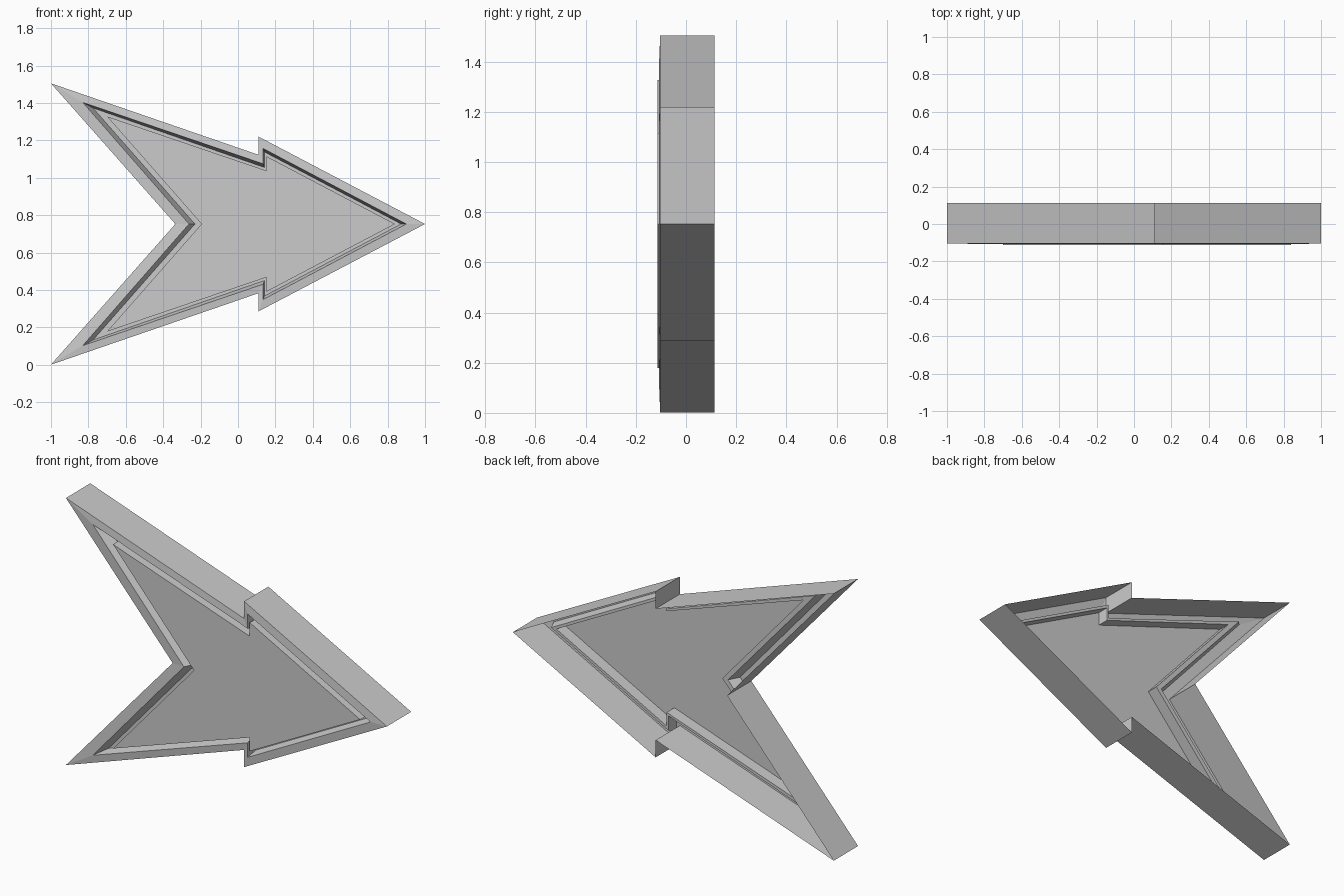
import bpy, bmesh

if "Cube" in bpy.data.objects:
    bpy.data.objects.remove(bpy.data.objects["Cube"])

MID = 0.753  # height of the symmetry line

# Upper half outlines as (x, height above the symmetry line), from notch to nose
OUTER = [(-0.335, 0), (-1.0, 0.752), (0.11, 0.37), (0.11, 0.467), (1.0, 0)]
RIM = [(-0.262, 0), (-0.83, 0.65), (0.134, 0.322), (0.134, 0.404), (0.9, 0)]
FLOOR = [(-0.23, 0), (-0.775, 0.62), (0.142, 0.302), (0.142, 0.385), (0.872, 0)]
PANEL = [(-0.195, 0), (-0.7, 0.575), (0.152, 0.285), (0.152, 0.362), (0.84, 0)]


def ring(bm, half, y):
    """Mirror a half outline about the symmetry line into a vertex loop."""
    pts = half + [(x, -h) for x, h in half[-2:0:-1]]
    return [bm.verts.new((x, y, MID + h)) for x, h in pts]


def bridge(bm, a, b):
    n = len(a)
    for i in range(n):
        j = (i + 1) % n
        bm.faces.new((a[i], a[j], b[j], b[i]))


def loft(name, sections):
    """Skin a list of (outline, y) sections, cap the first, leave the last open."""
    bm = bmesh.new()
    rings = [ring(bm, half, y) for half, y in sections]
    for a, b in zip(rings, rings[1:]):
        bridge(bm, a, b)
    bm.faces.new(rings[0])
    bmesh.ops.recalc_face_normals(bm, faces=bm.faces)
    mesh = bpy.data.meshes.new(name)
    bm.to_mesh(mesh)
    bm.free()
    obj = bpy.data.objects.new(name, mesh)
    bpy.context.collection.objects.link(obj)
    return obj


# Arrow shell: raised panel, groove, rim and side wall, hollow at the back
loft("arrow_shell", [
    (PANEL, -0.113), (PANEL, -0.045), (FLOOR, -0.045), (RIM, -0.107),
    (OUTER, -0.103), (OUTER, 0.113),
])
